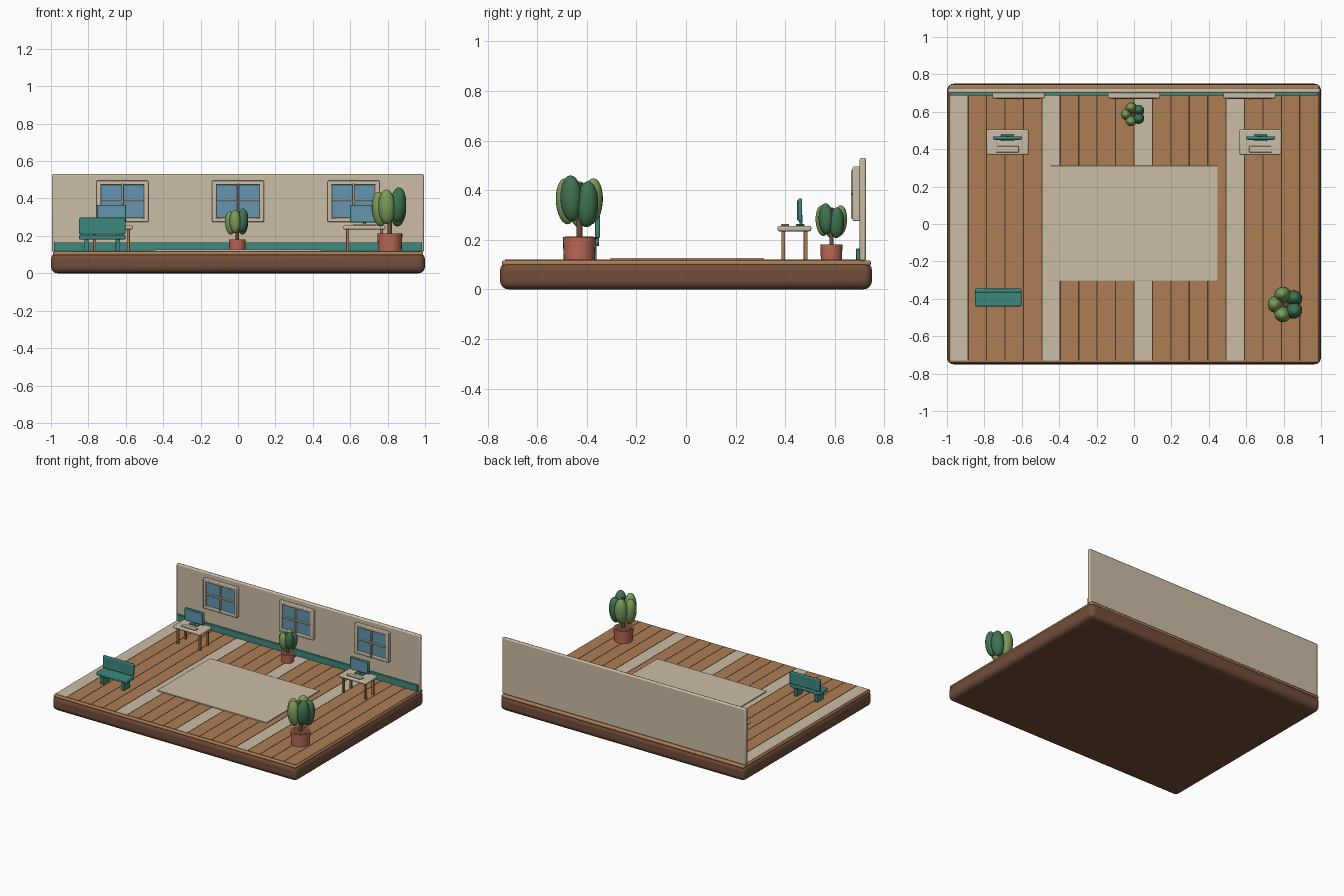
import bpy
from math import cos, sin, radians

cube = bpy.data.objects.get("Cube")
if cube:
    bpy.data.objects.remove(cube, do_unlink=True)


def material(name, rgb):
    m = bpy.data.materials.new(name)
    m.use_nodes = True
    m.diffuse_color = (*rgb, 1)
    bsdf = m.node_tree.nodes["Principled BSDF"]
    bsdf.inputs["Base Color"].default_value = (*rgb, 1)
    bsdf.inputs["Roughness"].default_value = 0.8
    return m


BROWN = material("dark brown", (0.17, 0.075, 0.042))
SEAM = material("seam brown", (0.07, 0.035, 0.02))
WOOD = material("warm wood", (0.42, 0.21, 0.09))
CREAM = material("cream", (0.60, 0.51, 0.38))
TEAL = material("teal", (0.045, 0.25, 0.21))
GLASS = material("blue glass", (0.13, 0.30, 0.42))
CLAY = material("terracotta", (0.50, 0.14, 0.095))
LIGHT_LEAF = material("light leaf", (0.20, 0.33, 0.10))
DARK_LEAF = material("dark leaf", (0.05, 0.17, 0.08))


def finish(name, mat, smooth=True):
    ob = bpy.context.object
    ob.name = name
    ob.data.materials.append(mat)
    if smooth:
        bpy.ops.object.shade_smooth_by_angle()
    return ob


def box(name, mat, x, y, z, bevel=0.0, segments=2):
    """Box given as (min, max) ranges per axis, with optional rounded edges."""
    bpy.ops.mesh.primitive_cube_add(size=1, location=[sum(r) / 2 for r in (x, y, z)])
    ob = bpy.context.object
    ob.scale = [r[1] - r[0] for r in (x, y, z)]
    bpy.ops.object.transform_apply(location=False, rotation=False, scale=True)
    if bevel:
        mod = ob.modifiers.new("Rounded edges", "BEVEL")
        mod.width, mod.segments = bevel, segments
    return finish(name, mat, bevel > 0)


def around(c, half):
    return (c - half, c + half)


# Base and floor
box("base_slab", BROWN, (-1, 1), (-0.75, 0.75), (0, 0.11), 0.035, 4)
box("floor_slab", WOOD, (-0.99, 0.99), (-0.742, 0.745), (0.095, 0.117), 0.008)

# Floor boards: every fifth one is cream, with dark seams between
COUNT = 20
WIDTH = 1.97 / COUNT
for i in range(COUNT):
    left = -0.985 + i * WIDTH
    board = CREAM if i % 5 == 0 else WOOD
    box("floor_board", board, (left + 0.003, left + WIDTH - 0.003), (-0.73, 0.70), (0.112, 0.12))
    if i:
        box("floor_seam", SEAM, around(left, 0.003), (-0.73, 0.70), (0.112, 0.1185))

# Rug, back wall and skirting
box("rug", CREAM, (-0.447, 0.447), (-0.305, 0.312), (0.118, 0.127), 0.002)
box("back_wall", CREAM, (-0.995, 0.995), (0.70, 0.726), (0.115, 0.53), 0.008)
box("skirting", TEAL, (-0.985, 0.985), (0.686, 0.701), (0.118, 0.165), 0.003)


def window(cx):
    y = (0.672, 0.702)
    outer, inner, low, high, rail = 0.139, 0.115, 0.275, 0.495, 0.022
    for s in (-1, 1):
        side = sorted((cx + s * inner, cx + s * outer))
        box("window_stile", CREAM, side, y, (low, high), 0.005)
    for z in (low, high - rail):
        box("window_rail", CREAM, around(cx, outer - 0.002), y, (z, z + rail), 0.005)
    box("window_glass", GLASS, around(cx, inner + 0.003), (0.682, 0.70), (low + 0.01, high - 0.01))
    mid = (low + high) / 2
    box("window_bar_upright", CREAM, around(cx, 0.005), (0.665, 0.69), (low + 0.01, high - 0.015), 0.002)
    box("window_bar_level", CREAM, around(cx, inner), (0.668, 0.69), around(mid, 0.005), 0.002)


def desk(cx):
    cy = 0.437
    box("desk_top", CREAM, around(cx, 0.112), around(cy, 0.068), (0.234, 0.256), 0.007)
    for sx in (-1, 1):
        for sy in (-1, 1):
            box("desk_leg", WOOD, around(cx + sx * 0.09, 0.008), around(cy + sy * 0.045, 0.008),
                (0.118, 0.238), 0.002)
    # Computer on the desk
    box("monitor_foot", TEAL, around(cx, 0.035), (0.443, 0.478), (0.255, 0.263), 0.003)
    box("monitor_neck", TEAL, around(cx, 0.009), (0.458, 0.470), (0.26, 0.30), 0.002)
    box("monitor_case", TEAL, around(cx, 0.078), (0.452, 0.468), (0.272, 0.366), 0.005)
    box("monitor_screen", GLASS, around(cx, 0.070), (0.448, 0.454), (0.279, 0.359))
    box("keyboard", CREAM, around(cx, 0.060), (0.383, 0.416), (0.255, 0.264), 0.003)


for cx in (-0.618, 0, 0.618):
    window(cx)
for cx in (-0.676, 0.676):
    desk(cx)

# Bench
BX = -0.726
box("bench_seat", TEAL, around(BX, 0.124), (-0.44, -0.35), (0.18, 0.206), 0.006)
box("bench_back", TEAL, around(BX, 0.124), (-0.366, -0.346), (0.208, 0.297), 0.006)
for s in (-1, 1):
    box("bench_leg", TEAL, around(BX + s * 0.084, 0.012), (-0.43, -0.36), (0.118, 0.185), 0.003)
    box("bench_back_post", TEAL, around(BX + s * 0.084, 0.010), (-0.362, -0.35), (0.175, 0.23), 0.002)


def plant(x, y, s):
    """Potted plant with a ring of upright oval leaves; s scales every part."""
    floor = 0.118
    bpy.ops.mesh.primitive_cone_add(vertices=24, radius1=0.063 * s, radius2=0.067 * s,
                                    depth=0.094 * s, location=(x, y, floor + 0.047 * s))
    finish("plant_pot", CLAY)
    bpy.ops.mesh.primitive_cylinder_add(vertices=24, radius=0.058 * s, depth=0.004 * s,
                                        location=(x, y, floor + 0.093 * s))
    finish("plant_soil", BROWN)
    bpy.ops.mesh.primitive_cylinder_add(vertices=12, radius=0.012 * s, depth=0.22 * s,
                                        location=(x, y, floor + 0.2 * s))
    finish("plant_stem", BROWN)
    for i in range(5):
        a = radians(180 + 72 * i)
        lift = 0.225 + 0.012 * (i % 3)
        bpy.ops.mesh.primitive_uv_sphere_add(
            segments=20, ring_count=12, radius=1,
            location=(x + 0.055 * s * cos(a), y + 0.055 * s * sin(a), floor + lift * s))
        leaf = bpy.context.object
        leaf.scale = (0.042 * s, 0.045 * s, 0.093 * s)
        leaf.rotation_euler = (0, radians(4), a)
        finish("plant_leaf", DARK_LEAF if i in (2, 3) else LIGHT_LEAF)


plant(0.812, -0.43, 1.0)
plant(-0.004, 0.586, 0.67)
